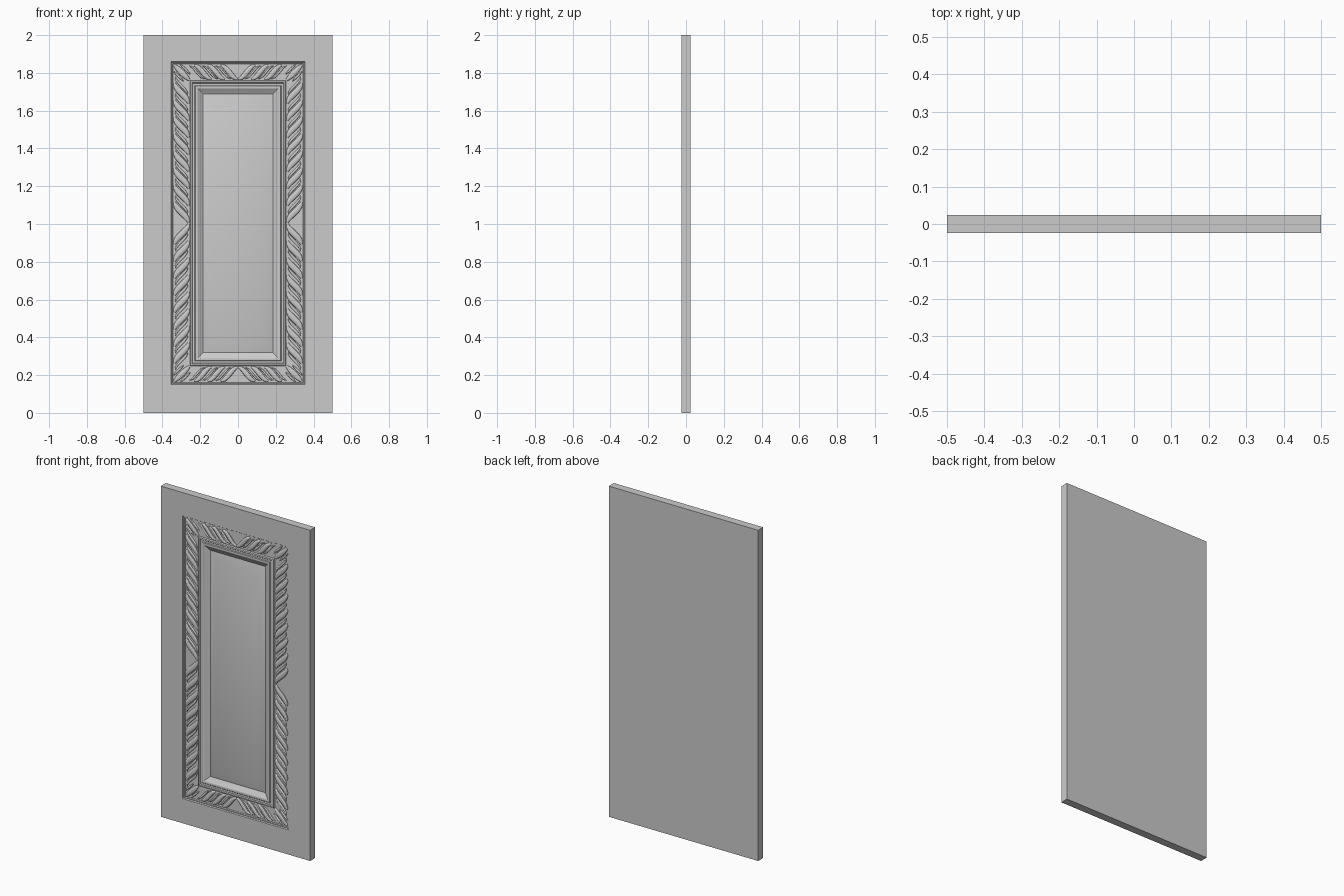
import bpy, bmesh, math
from mathutils import Vector

if "Cube" in bpy.data.objects:
    bpy.data.objects.remove(bpy.data.objects["Cube"])

FRONT, BACK = -0.024, 0.024
MID = 1.004          # centre height of the panel
FLOOR = FRONT + 0.012


def finish(bm, name, loc=(0, 0, 0)):
    me = bpy.data.meshes.new(name)
    bm.to_mesh(me)
    bm.free()
    ob = bpy.data.objects.new(name, me)
    ob.location = loc
    bpy.context.collection.objects.link(ob)
    bpy.ops.object.select_all(action='DESELECT')
    ob.select_set(True)
    bpy.context.view_layer.objects.active = ob
    bpy.ops.object.shade_smooth_by_angle(angle=math.radians(30))
    return ob


# Door slab: concentric moulding rings (half width, depth) stepping to the raised panel
profile = [(0.355, 0), (0.351, 0.006), (0.346, 0.006), (0.343, 0.012),
           (0.255, 0.012), (0.252, 0.003), (0.249, 0.002), (0.244, 0.002),
           (0.240, 0.007), (0.229, 0.007), (0.226, 0.004), (0.221, 0.003),
           (0.215, 0.004), (0.211, 0.007), (0.184, 0.022), (0.145, 0.008)]
bm = bmesh.new()


def ring(hw, y, z0, z1):
    return [bm.verts.new((x, y, z)) for x, z in
            ((-hw, z0), (hw, z0), (hw, z1), (-hw, z1))]


rings = [ring(0.5, BACK, 0, 2), ring(0.5, FRONT, 0, 2)]
rings += [ring(h, FRONT + d, MID - h - 0.5, MID + h + 0.5) for h, d in profile]
bm.faces.new(rings[0])
bm.faces.new(rings[-1])
for a, b in zip(rings, rings[1:]):
    for i in range(4):
        j = (i + 1) % 4
        bm.faces.new((a[i], a[j], b[j], b[i]))
bmesh.ops.recalc_face_normals(bm, faces=bm.faces)
finish(bm, "door_slab")


# A domed carved strip along a flat path, tapering at both ends
def strip(bm, path, width, height):
    n, m, rows = len(path) - 1, 8, []
    for i, p in enumerate(path):
        t = (path[min(i + 1, n)] - path[max(i - 1, 0)]).normalized()
        side = Vector((-t.y, t.x))
        k = math.sin(math.pi * (0.03 + 0.94 * i / n)) ** 0.6
        row = []
        for j in range(m + 1):
            a = math.pi * j / m
            q = p + side * (-math.cos(a) * width * k)
            h = height * k ** 0.5 * math.sin(a) ** 0.7
            row.append(bm.verts.new((q.x, FLOOR + 0.0005 - h, q.y)))
        rows.append(row)
    for a, b in zip(rows, rows[1:]):
        for j in range(m):
            f = bm.faces.new((a[j], a[j + 1], b[j + 1], b[j]))
            f.normal_update()
            if f.normal.y > 0:
                f.normal_flip()


# One S-shaped leaf with a thin tendril beside it; place maps (along, across) to (x, z)
def leaf(bm, place, u, length, width):
    def path(du, k):
        pts = [-1 + i / 8 for i in range(17)]
        return [Vector(place(u + du + length * k * s,
                             0.036 * k * math.sin(math.pi / 2 * s))) for s in pts]
    strip(bm, path(0, 1), width, 0.0105)
    strip(bm, path(width * 2.3, 0.92), width * 0.4, 0.007)


# Leaves of the upper right quarter, mirrored to the other three
def leaf_run(name, place, us, length, width):
    bm = bmesh.new()
    for u in us:
        leaf(bm, place, u, length, width)
    ob = finish(bm, name, (0, 0, MID))
    mod = ob.modifiers.new("mirror", 'MIRROR')
    mod.use_axis = (True, False, True)
    mod.use_mirror_merge = False


leaf_run("side_leaves", lambda u, v: (0.299 + v, u),
         [0.058 + 0.09 * i for i in range(8)], 0.056, 0.017)
leaf_run("rail_leaves", lambda u, v: (u, 0.799 + v),
         [0.046 + 0.07 * i for i in range(3)], 0.046, 0.014)

# Diagonal leaf and flanking tendrils filling each corner
bm = bmesh.new()
for offset, width, half in ((0, 0.016, 0.042), (-0.026, 0.006, 0.028), (0.026, 0.006, 0.028)):
    pts = [Vector((0.297 + offset * 0.7 + half * s, 0.797 - offset * 0.7 + half * s))
           for s in [-1 + i / 6 for i in range(13)]]
    strip(bm, pts, width, 0.010 if offset == 0 else 0.007)
corner = finish(bm, "corner_leaves", (0, 0, MID))
mod = corner.modifiers.new("mirror", 'MIRROR')
mod.use_axis = (True, False, True)
mod.use_mirror_merge = False
